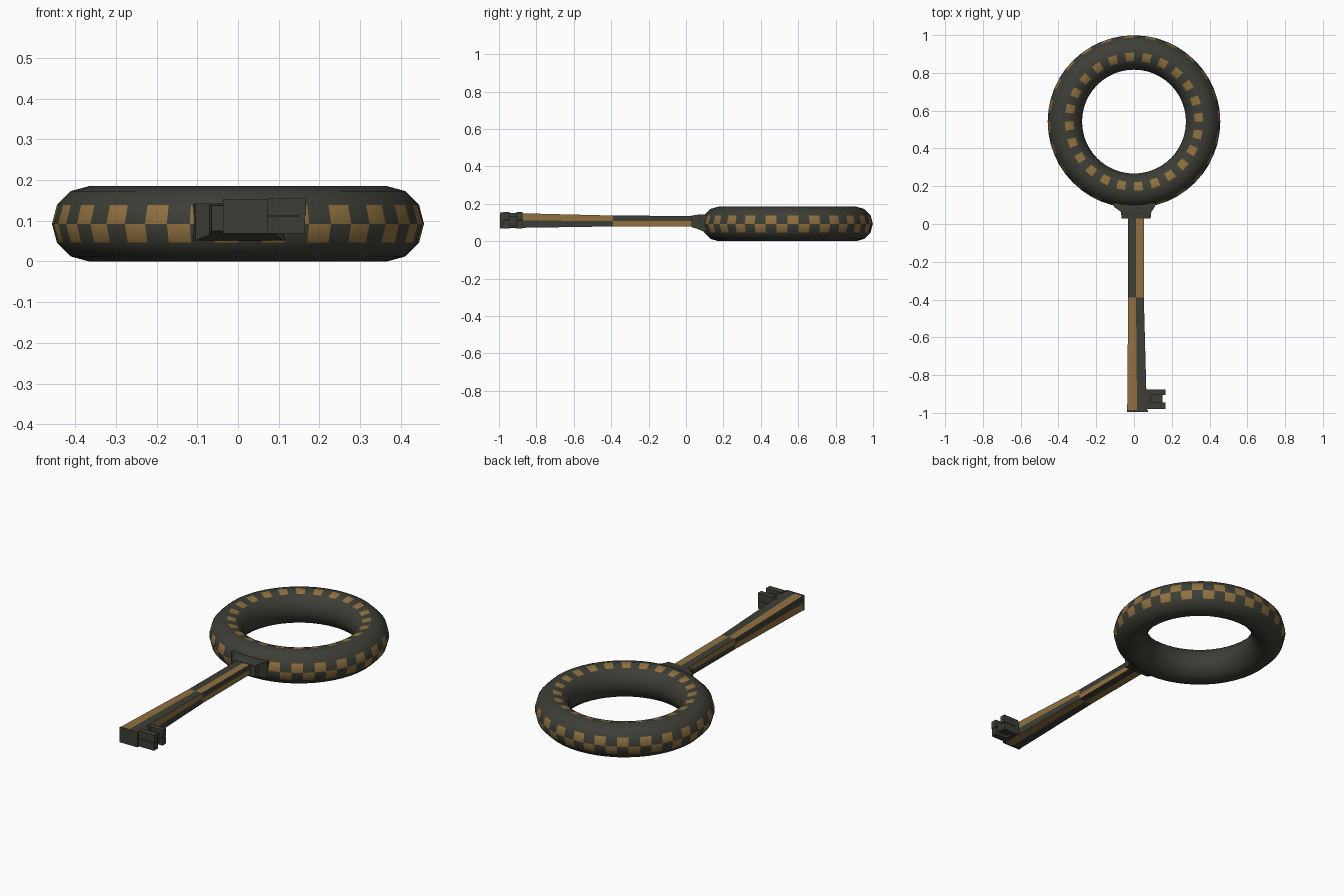
import bpy, bmesh, math

cube = bpy.data.objects.get("Cube")
if cube:
    bpy.data.objects.remove(cube, do_unlink=True)


def material(name, color):
    m = bpy.data.materials.new(name)
    m.use_nodes = True
    m.diffuse_color = color
    m.node_tree.nodes["Principled BSDF"].inputs["Base Color"].default_value = color
    return m


DARK = material("dark iron", (0.048, 0.048, 0.038, 1))
GOLD = material("aged gold", (0.28, 0.165, 0.052, 1))


def loft(name, rings, rule=None, closed=False, smooth=None):
    """Skin matching vertex rings; rule(i, j) picks the colour of each face."""
    bm = bmesh.new()
    loops = [[bm.verts.new(p) for p in ring] for ring in rings]
    n = len(loops[0])
    for i in range(len(loops) if closed else len(loops) - 1):
        a, b = loops[i], loops[(i + 1) % len(loops)]
        for j in range(n):
            k = (j + 1) % n
            f = bm.faces.new((a[j], a[k], b[k], b[j]))
            f.material_index = int(bool(rule and rule(i, j)))
    if not closed:
        bm.faces.new(loops[0])
        bm.faces.new(loops[-1])
    bmesh.ops.recalc_face_normals(bm, faces=bm.faces)
    mesh = bpy.data.meshes.new(name)
    bm.to_mesh(mesh)
    bm.free()
    mesh.materials.append(DARK)
    mesh.materials.append(GOLD)
    obj = bpy.data.objects.new(name, mesh)
    bpy.context.collection.objects.link(obj)
    if smooth:
        bpy.ops.object.select_all(action="DESELECT")
        obj.select_set(True)
        bpy.context.view_layer.objects.active = obj
        bpy.ops.object.shade_smooth_by_angle(angle=math.radians(smooth))
    return obj


def section(y, x0, x1, z0, z1):
    """Rectangle across y with a middle point on every side."""
    xm, zm = (x0 + x1) / 2, (z0 + z1) / 2
    return [(x, y, z) for x, z in ((x0, z1), (xm, z1), (x1, z1), (x1, zm),
                                   (x1, z0), (xm, z0), (x0, z0), (x0, zm))]


def box(name, x0, x1, y0, y1, z0, z1):
    return loft(name, [section(y0, x0, x1, z0, z1), section(y1, x0, x1, z0, z1)])


# Bow: a ring with checkers around the rim and one row on the upper inner slope
SEG, SIDES = 48, 12
bow = []
for i in range(SEG):
    t = math.tau * i / SEG
    loop = []
    for j in range(SIDES):
        p = math.tau * j / SIDES
        r = 0.366 + 0.091 * math.cos(p)
        loop.append((r * math.sin(t), 0.542 - r * math.cos(t), 0.0925 + 0.0925 * math.sin(p)))
    bow.append(loop)


def bow_gold(i, j):
    # mirrored index, so that both halves of the rim alternate alike
    k = i if i < SEG // 2 else SEG - 1 - i
    odd = i % 2
    if j == 0:
        return not odd
    if j == SIDES - 1:
        return odd
    return j == 3 and not odd


loft("bow_ring", bow, bow_gold, closed=True, smooth=35)

# Collar flaring from the shaft into the ring
loft("collar", [
    section(0.03, -0.065, 0.088, 0.075, 0.137),
    section(0.065, -0.07, 0.092, 0.065, 0.142),
    section(0.09, -0.105, 0.11, 0.052, 0.142),
    section(0.13, -0.115, 0.12, 0.05, 0.14),
])

# Shaft: checkered strips that swap where it starts to widen
loft("shaft", [
    section(-0.985, -0.036, 0.068, 0.07, 0.152),
    section(-0.39, -0.031, 0.052, 0.079, 0.137),
    section(0.05, -0.031, 0.052, 0.08, 0.135),
], lambda i, j: (i + j) % 2 == 0)
box("shaft_tip", -0.037, 0.073, -0.995, -0.985, 0.069, 0.153)

# Bit: a root with two teeth, each cut at mid height
box("bit_root", 0.055, 0.09, -0.975, -0.875, 0.072, 0.15)
for part, y0, y1 in (("front", -0.98, -0.945), ("back", -0.905, -0.875)):
    box(f"bit_{part}_tooth_upper", 0.07, 0.167, y0, y1, 0.113, 0.156)
    box(f"bit_{part}_tooth_lower", 0.07, 0.165, y0, y1, 0.069, 0.11)
box("bit_web", 0.07, 0.15, -0.95, -0.9, 0.085, 0.135)
